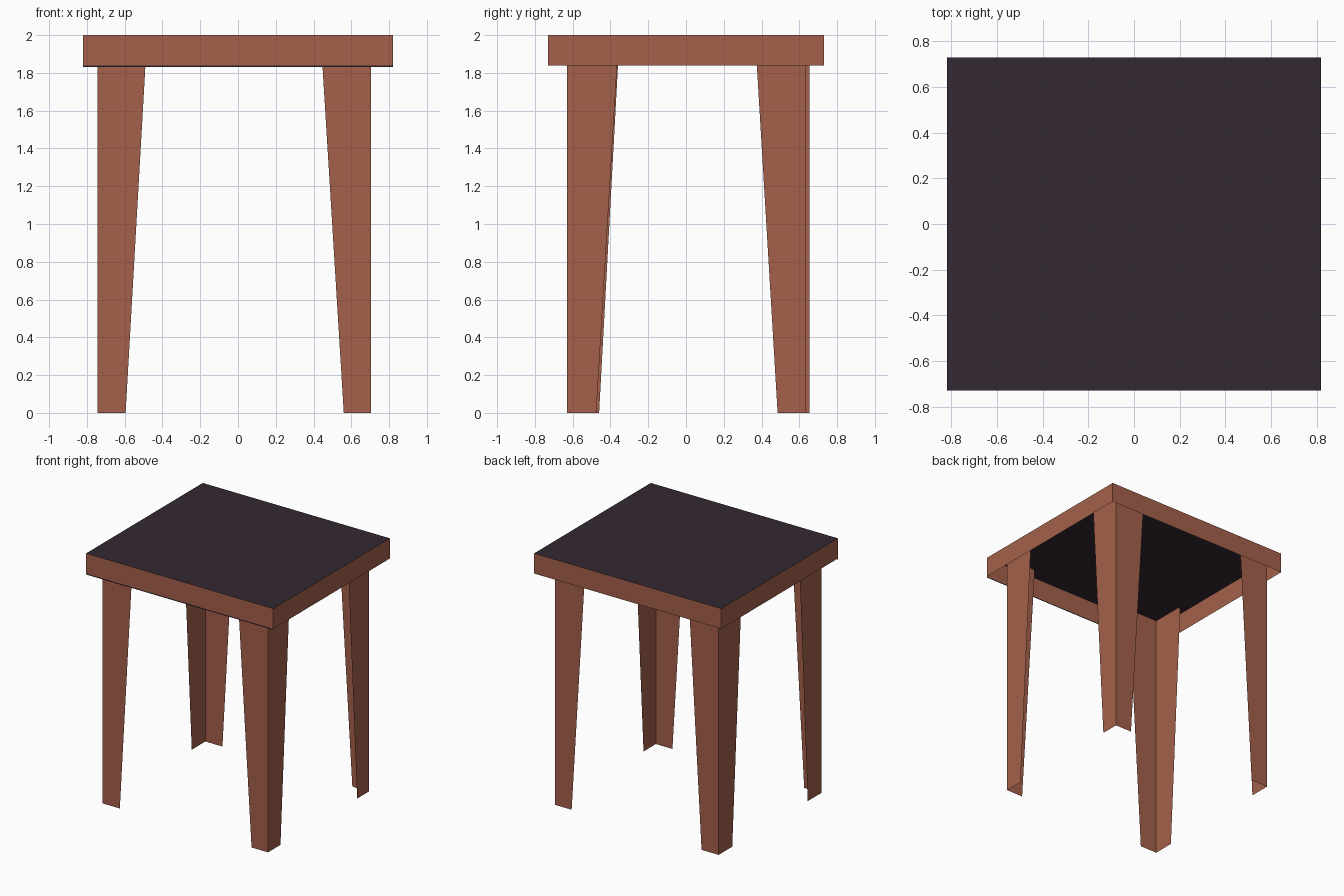
import bpy

if "Cube" in bpy.data.objects:
    bpy.data.objects.remove(bpy.data.objects["Cube"])

def material(name, rgb):
    m = bpy.data.materials.new(name)
    m.diffuse_color = (*rgb, 1)
    m.use_nodes = True
    m.node_tree.nodes["Principled BSDF"].inputs["Base Color"].default_value = m.diffuse_color
    return m

wood = material("red brown wood", (0.37, 0.118, 0.07))
dark = material("dark plum", (0.034, 0.021, 0.032))

def sheet_object(name, verts, faces, mat):
    me = bpy.data.meshes.new(name)
    me.from_pydata(verts, [], faces)
    me.materials.append(mat)
    ob = bpy.data.objects.new(name, me)
    bpy.context.collection.objects.link(ob)
    return ob

# Table top: dark panel with a thin open rim hanging below it
HX, HY, TOP, RIM = 0.82, 0.73, 2.0, 1.84
corners = [(-HX, -HY), (HX, -HY), (HX, HY), (-HX, HY)]
sheet_object("top_panel", [(x, y, TOP) for x, y in corners], [(0, 1, 2, 3)], dark)
sheet_object("rim",
             [(x, y, RIM) for x, y in corners] + [(x, y, TOP) for x, y in corners],
             [(i, (i + 1) % 4, (i + 1) % 4 + 4, i + 4) for i in range(4)], wood)

# Narrow dark edging under the front of the rim
sheet_object("front_edging",
             [(-HX, -HY, RIM - 0.008), (HX, -HY, RIM - 0.008), (HX, -HY, RIM), (-HX, -HY, RIM)],
             [(0, 1, 2, 3)], dark)

# Legs: tapered L-shaped sheets, open on the inner side, reaching into the rim
def leg(name, ox, oy, x_bottom, x_rim, y_bottom, y_rim):
    k = (TOP - 0.005) / RIM
    xt = x_bottom + (x_rim - x_bottom) * k
    yt = y_bottom + (y_rim - y_bottom) * k
    zt = TOP - 0.005
    verts = [(x_bottom, oy, 0), (ox, oy, 0), (ox, y_bottom, 0),
             (xt, oy, zt), (ox, oy, zt), (ox, yt, zt)]
    faces = [(0, 1, 4, 3), (1, 2, 5, 4)]
    if ox * oy > 0:                      # keep normals facing outwards
        faces = [f[::-1] for f in faces]
    sheet_object(name, verts, faces, wood)

leg("front_left_leg", -0.745, -0.63, -0.595, -0.49, -0.46, -0.36)
leg("front_right_leg", 0.705, -0.63, 0.56, 0.447, -0.475, -0.365)
leg("back_left_leg", -0.745, 0.655, -0.595, -0.49, 0.485, 0.375)
leg("back_right_leg", 0.705, 0.632, 0.56, 0.447, 0.485, 0.375)
